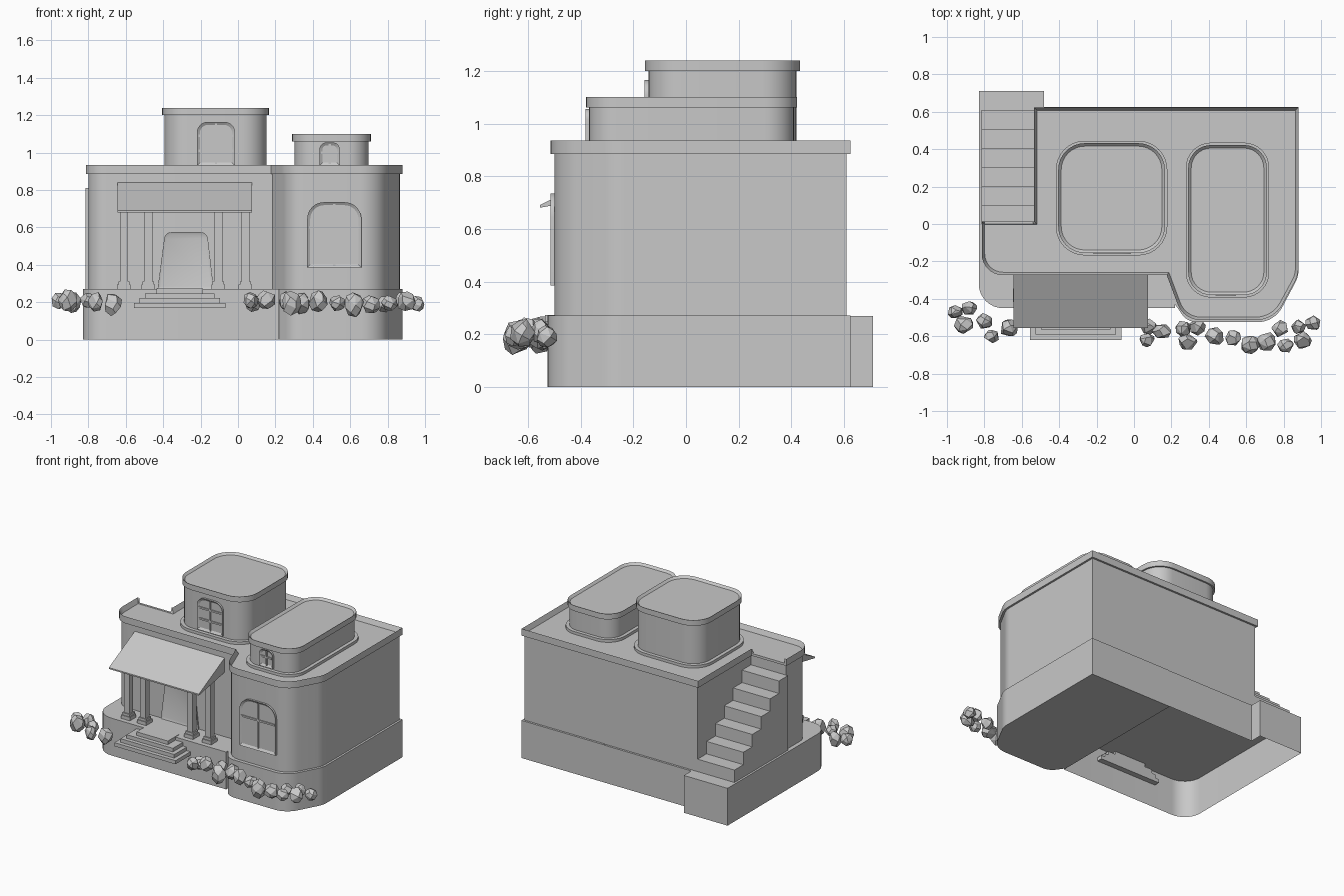
import bpy, bmesh, math, random
from mathutils import Vector

random.seed(4)
cube = bpy.data.objects.get("Cube")
if cube:
    bpy.data.objects.remove(cube, do_unlink=True)

# One plaster grey for everything
grey = bpy.data.materials.new("plaster_grey")
grey.use_nodes = True
grey.diffuse_color = (0.58, 0.58, 0.58, 1)
grey.node_tree.nodes["Principled BSDF"].inputs["Base Color"].default_value = (0.58, 0.58, 0.58, 1)

UPRIGHT = (math.pi / 2, 0, 0)               # profile in x-z, extruded towards the front
SIDEWAYS = (math.pi / 2, 0, math.pi / 2)    # profile in y-z, extruded along x


def finish(name, bm, smooth=True):
    mesh = bpy.data.meshes.new(name)
    bm.to_mesh(mesh)
    bm.free()
    mesh.materials.append(grey)
    ob = bpy.data.objects.new(name, mesh)
    bpy.context.collection.objects.link(ob)
    if smooth:
        bpy.ops.object.select_all(action="DESELECT")
        ob.select_set(True)
        bpy.context.view_layer.objects.active = ob
        bpy.ops.object.shade_smooth_by_angle(angle=math.radians(30))
    return ob


def rounded(corners, steps=8):
    """Counter-clockwise outline from (x, y, radius) corners."""
    pts = []
    for i, (x, y, r) in enumerate(corners):
        p = Vector((x, y))
        if not r:
            pts.append(p)
            continue
        u = (Vector(corners[i - 1][:2]) - p).normalized()
        v = (Vector(corners[(i + 1) % len(corners)][:2]) - p).normalized()
        half = u.angle(v) / 2
        centre = p + (u + v).normalized() * r / math.sin(half)
        start = (p + u * r / math.tan(half) - centre).normalized()
        end = (p + v * r / math.tan(half) - centre).normalized()
        pts += [centre + start.slerp(end, k / steps).normalized() * r for k in range(steps + 1)]
    return pts


def rect(x0, x1, y0, y1, r=0, top_r=None):
    t = r if top_r is None else top_r
    return rounded([(x0, y0, r), (x1, y0, r), (x1, y1, t), (x0, y1, t)])


def grow(pts, d):
    out = []
    for i, p in enumerate(pts):
        a, b = p - pts[i - 1], pts[(i + 1) % len(pts)] - p
        m = Vector((a.y, -a.x)).normalized() + Vector((b.y, -b.x)).normalized()
        out.append(p + m * 2 * d / m.length_squared)
    return out


def prism(name, pts, z0, z1, rim=0, depth=0, bottom=True, rot=None, loc=(0, 0, 0)):
    """Extruded outline; rim and depth sink the top inside a raised edge."""
    bm = bmesh.new()
    low = [bm.verts.new((p[0], p[1], z0)) for p in pts]
    high = [bm.verts.new((p[0], p[1], z1)) for p in pts]
    floor = bm.faces.new(low[::-1])
    top = bm.faces.new(high)
    for i in range(len(pts)):
        bm.faces.new((low[i - 1], low[i], high[i], high[i - 1]))
    bmesh.ops.recalc_face_normals(bm, faces=bm.faces[:])
    if rim:
        bmesh.ops.inset_region(bm, faces=[top], thickness=rim, use_even_offset=True)
        bmesh.ops.translate(bm, verts=top.verts[:], vec=(0, 0, -depth))
    if not bottom:
        bm.faces.remove(floor)
    ob = finish(name, bm)
    if rot:
        ob.rotation_euler = rot
    ob.location = loc
    return ob


def box(name, x0, x1, y0, y1, z0, z1):
    return prism(name, rect(x0, x1, y0, y1), z0, z1)


def window(name, x0, x1, z0, z1, wall, radius, bars):
    """Arched frame with a sunk pane, one upright and some crossbars."""
    prism(name + "_frame", rect(x0, x1, z0, z1, 0, radius), -0.005, 0.014,
          rim=0.016, depth=0.01, rot=UPRIGHT, loc=(0, wall, 0))
    mid = (x0 + x1) / 2
    box(name + "_upright", mid - 0.006, mid + 0.006, wall - 0.012, wall, z0 + 0.01, z1 - 0.01)
    for z in bars:
        box(name + "_crossbar", x0 + 0.01, x1 - 0.01, wall - 0.012, wall, z - 0.006, z + 0.006)


# Plinth: hollow porch side and solid bay side
prism("porch_plinth", rounded([(0.22, 0.625, 0), (-0.48, 0.625, 0), (-0.48, 0.71, 0), (-0.83, 0.71, 0),
      (-0.83, -0.45, 0.13), (0.22, -0.45, 0)]), 0, 0.27, bottom=False)
prism("bay_plinth", rounded([(0.22, 0.625, 0), (0.22, -0.43, 0), (0.285, -0.525, 0.1),
      (0.75, -0.525, 0.15), (0.88, -0.28, 0.15), (0.88, 0.625, 0)]), 0, 0.272)

# Walls and parapet with a sunk roof
plan = rounded([(-0.52, 0.61, 0), (-0.52, 0, 0), (-0.8, 0, 0), (-0.8, -0.26, 0.1), (0.185, -0.26, 0),
                (0.275, -0.5, 0.12), (0.74, -0.5, 0.15), (0.865, -0.27, 0.15), (0.865, 0.61, 0)])
prism("walls", plan, 0.27, 0.89, bottom=False)
parapet = prism("roof_parapet", grow(plan, 0.014), 0.885, 0.935, rim=0.016, depth=0.035)

# Gap in the parapet where the side stair arrives
cutter = box("stair_gap_cutter", -0.798, -0.54, -0.05, 0.05, 0.902, 1)
cutter.hide_render = True
cut = parapet.modifiers.new("stair_gap", "BOOLEAN")
cut.object = cutter
cut.operation = "DIFFERENCE"
cut.solver = "EXACT"
bpy.context.view_layer.objects.active = parapet
bpy.ops.object.modifier_apply(modifier=cut.name)
bpy.data.objects.remove(cutter, do_unlink=True)

# Side stair
count = 6
profile = [(0, 0.27), (0.61, 0.27)]
for k in range(count):
    z = 0.27 + 0.09 * (k + 1)
    profile += [(0.61 - k * 0.61 / count, z), (0.61 - (k + 1) * 0.61 / count, z)]
prism("side_stair", profile, 0, 0.3, rot=SIDEWAYS, loc=(-0.815, 0, 0))

# Roof towers
for name, shape, top in (("large_tower", rect(-0.393, 0.153, -0.143, 0.42, 0.13), 1.24),
                         ("small_tower", rect(0.302, 0.698, -0.368, 0.41, 0.11), 1.1)):
    prism(name + "_skirt", grow(shape, 0.025), 0.89, 0.92)
    prism(name + "_wall", shape, 0.9, top - 0.03)
    prism(name + "_cap", grow(shape, 0.012), top - 0.04, top, rim=0.016, depth=0.015)

# Windows and door
window("bay_window", 0.37, 0.66, 0.385, 0.735, -0.5, 0.09, [0.6])
window("large_tower_window", -0.22, -0.015, 0.93, 1.165, -0.143, 0.06, [1.01, 1.09])
window("small_tower_window", 0.435, 0.545, 0.93, 1.055, -0.368, 0.04, [1.0])
door = rounded([(-0.43, 0.27, 0), (-0.13, 0.27, 0), (-0.165, 0.575, 0.04), (-0.39, 0.575, 0.04)])
prism("door", door, -0.005, 0.009, rim=0.015, depth=0.006, rot=UPRIGHT, loc=(0, -0.26, 0))

# Porch: awning, columns and front steps
prism("awning", [(-0.555, 0.68), (-0.26, 0.735), (-0.26, 0.84), (-0.555, 0.69)], 0, 0.72,
      rot=SIDEWAYS, loc=(-0.645, 0, 0))
for x in (-0.61, -0.48, -0.105, 0.04):
    for part, half, z0, z1 in (("foot", 0.036, 0.27, 0.295), ("collar", 0.03, 0.295, 0.312),
                               ("shaft", 0.022, 0.312, 0.73)):
        box("column_" + part, x - half, x + half, -0.38 - half, -0.38 + half, z0, z1)
for k, half in enumerate((0.245, 0.215, 0.185, 0.125)):
    z = 0.17 + 0.026 * k
    box("front_step", -0.311 - half, -0.311 + half, -0.62 + 0.028 * k, -0.41, z, z + 0.026)


# Boulders along the front
def boulder(x, y, r):
    bm = bmesh.new()
    n = 18
    spin = random.uniform(0, 6)
    stretch = Vector((1, random.uniform(0.85, 1.05), random.uniform(0.95, 1.3)))
    for i in range(n):
        h = 1 - 2 * (i + 0.5) / n
        a = spin + i * 2.4 + random.uniform(-0.35, 0.35)
        ring = math.sqrt(1 - h * h)
        p = Vector((ring * math.cos(a), ring * math.sin(a), h)) * random.uniform(0.92, 1.05)
        bm.verts.new(p * stretch * r)
    bmesh.ops.convex_hull(bm, input=bm.verts[:])
    bmesh.ops.delete(bm, geom=[v for v in bm.verts if not v.link_faces], context="VERTS")
    bmesh.ops.dissolve_limit(bm, angle_limit=math.radians(18), verts=bm.verts[:], edges=bm.edges[:])
    finish("boulder", bm, smooth=False).location = (x, y, 0.2 + random.uniform(-0.012, 0.012))


for x, y, r in ((-0.957, -0.47, 0.043), (-0.91, -0.54, 0.055), (-0.88, -0.45, 0.045), (-0.8, -0.52, 0.046),
                (-0.76, -0.6, 0.042), (-0.67, -0.555, 0.053), (0.07, -0.62, 0.042), (0.08, -0.55, 0.045),
                (0.15, -0.575, 0.053), (0.26, -0.56, 0.045), (0.34, -0.55, 0.047), (0.285, -0.63, 0.055),
                (0.43, -0.6, 0.055), (0.53, -0.61, 0.045), (0.62, -0.645, 0.055), (0.71, -0.63, 0.053),
                (0.78, -0.56, 0.045), (0.81, -0.65, 0.046), (0.9, -0.62, 0.053), (0.88, -0.55, 0.042),
                (0.957, -0.53, 0.043)):
    boulder(x, y, r)
